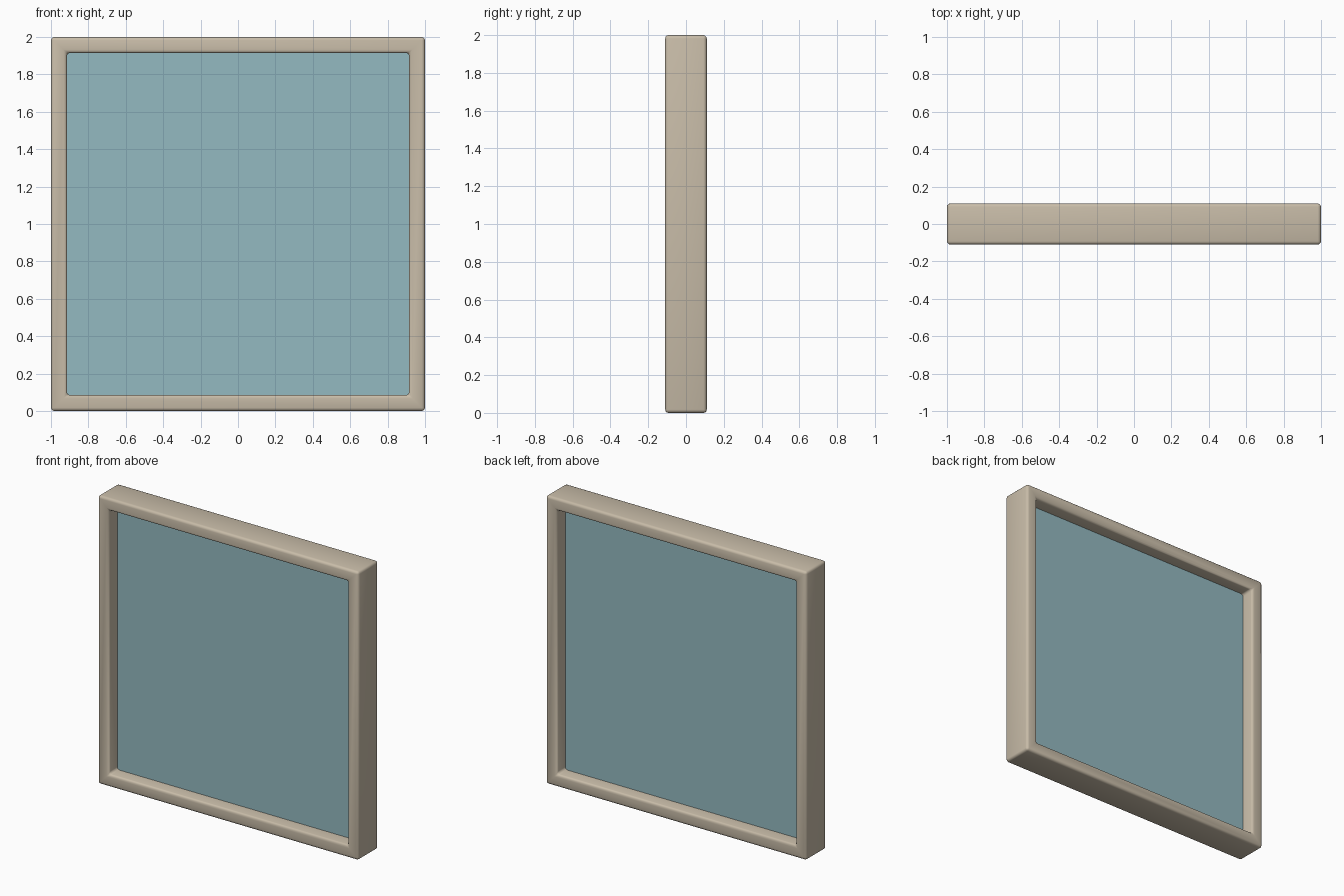
import bpy, bmesh

if "Cube" in bpy.data.objects:
    bpy.data.objects.remove(bpy.data.objects["Cube"])

def material(name, rgb):
    m = bpy.data.materials.new(name)
    m.diffuse_color = (*rgb, 1)
    m.use_nodes = True
    m.node_tree.nodes["Principled BSDF"].inputs["Base Color"].default_value = m.diffuse_color
    return m

beige = material("beige frame", (0.578, 0.503, 0.392))
blue = material("pale blue glass", (0.296, 0.491, 0.533))

def finish(name, bm, mat):
    bmesh.ops.recalc_face_normals(bm, faces=bm.faces)
    me = bpy.data.meshes.new(name)
    bm.to_mesh(me)
    bm.free()
    me.materials.append(mat)
    ob = bpy.data.objects.new(name, me)
    bpy.context.collection.objects.link(ob)
    return ob

# window frame: rectangular section swept round a square, rounded edges
bm = bmesh.new()
DEPTH, OUTER, INNER = 0.11, 1.0, 0.915
section = [(OUTER, -DEPTH), (OUTER, DEPTH), (INNER, DEPTH), (INNER, -DEPTH)]
corners = [(-1, -1), (1, -1), (1, 1), (-1, 1)]
rings = [[bm.verts.new((sx * r, y, 1 + sz * r)) for r, y in section] for sx, sz in corners]
for i in range(4):
    a, b = rings[i], rings[(i + 1) % 4]
    for j in range(4):
        k = (j + 1) % 4
        bm.faces.new((a[j], a[k], b[k], b[j]))
frame = finish("window_frame", bm, beige)
bevel = frame.modifiers.new("rounded edges", 'BEVEL')
bevel.width = 0.018
bevel.segments = 3
bevel.limit_method = 'ANGLE'
for p in frame.data.polygons:
    p.use_smooth = True

# glass pane let into the middle of the frame
bm = bmesh.new()
bmesh.ops.create_cube(bm, size=1)
for v in bm.verts:
    v.co = (v.co.x * 1.84, v.co.y * 0.03, 1 + v.co.z * 1.84)
finish("glass_pane", bm, blue)
